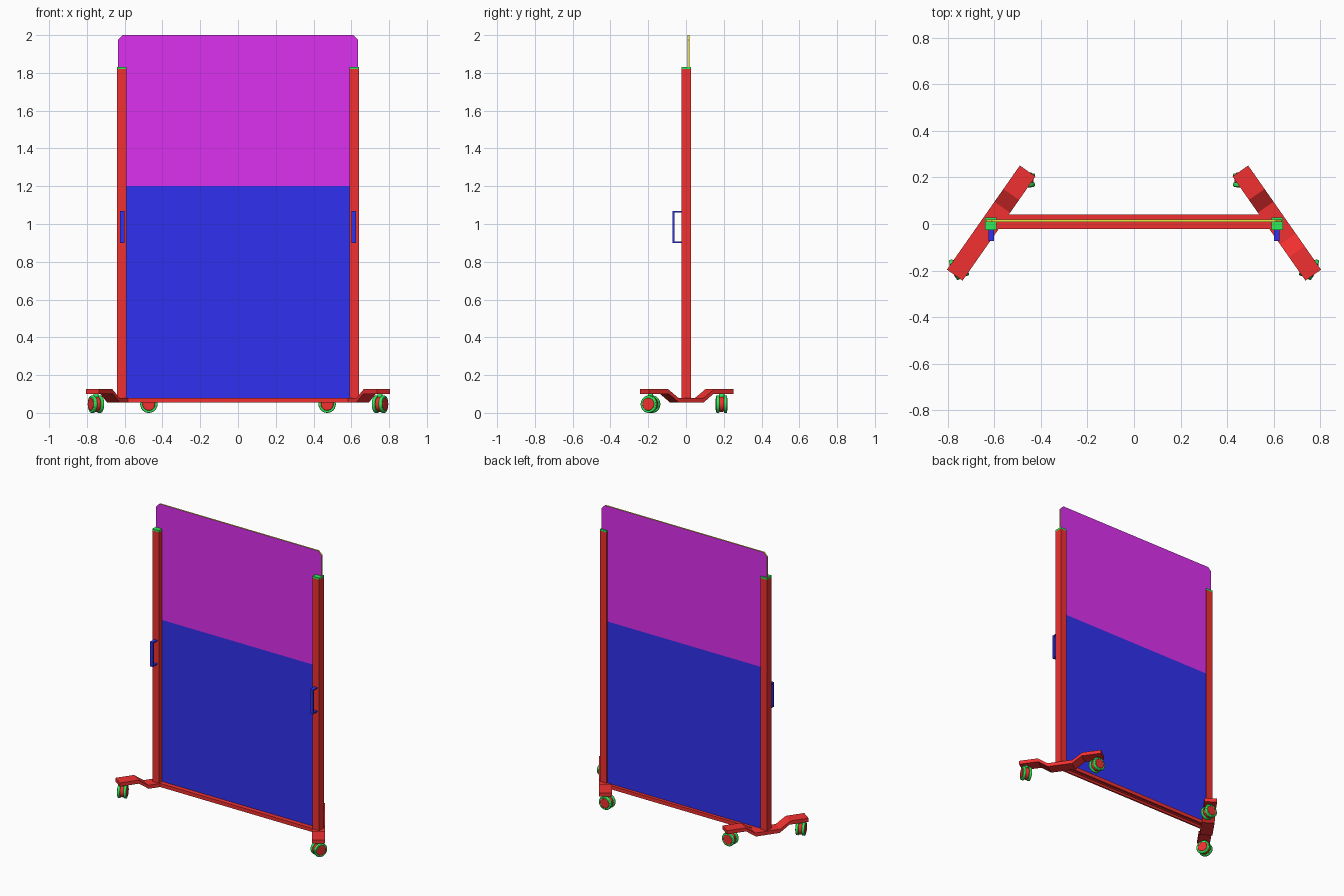
import bpy, bmesh
from math import radians, cos, sin
from mathutils import Vector, Matrix

if "Cube" in bpy.data.objects:
    bpy.data.objects.remove(bpy.data.objects["Cube"])

def material(name, rgb):
    m = bpy.data.materials.new(name)
    m.diffuse_color = (*rgb, 1)
    m.use_nodes = True
    m.node_tree.nodes["Principled BSDF"].inputs["Base Color"].default_value = m.diffuse_color
    return m

RED = material("frame_red", (0.88, 0.03, 0.03))
BLUE = material("panel_blue", (0.03, 0.03, 0.87))
PURPLE = material("glass_purple", (0.72, 0.03, 0.87))
GREEN = material("plastic_green", (0.03, 0.82, 0.10))
YELLOW = material("edge_yellow", (0.85, 0.80, 0.05))
X, Y, Z = Vector((1, 0, 0)), Vector((0, 1, 0)), Vector((0, 0, 1))

def prism(name, pts, u, v, w, w0, w1, mat, origin=(0, 0, 0), edge_mat=None):
    """Extrude a 2D outline (in axes u, v) along w from w0 to w1."""
    o = Vector(origin)
    bm = bmesh.new()
    a, b = [[bm.verts.new(o + u * p + v * q + w * d) for p, q in pts] for d in (w0, w1)]
    bm.faces.new(a)
    bm.faces.new(b[::-1])
    for i in range(len(pts)):
        j = (i + 1) % len(pts)
        f = bm.faces.new((a[i], b[i], b[j], a[j]))
        f.material_index = 1 if edge_mat else 0
    bmesh.ops.recalc_face_normals(bm, faces=bm.faces)
    me = bpy.data.meshes.new(name)
    bm.to_mesh(me)
    bm.free()
    me.materials.append(mat)
    if edge_mat:
        me.materials.append(edge_mat)
    ob = bpy.data.objects.new(name, me)
    bpy.context.collection.objects.link(ob)
    return ob

def disc(name, centre, axis, offset, width, radius, mat):
    """Wheel part: cylinder about a horizontal axis."""
    bm = bmesh.new()
    rot = axis.to_track_quat('Z', 'Y').to_matrix().to_4x4()
    bmesh.ops.create_cone(bm, cap_ends=True, segments=28, radius1=radius, radius2=radius,
                          depth=width, matrix=Matrix.Translation(centre + axis * offset) @ rot)
    rims = [e for e in bm.edges if any(len(f.verts) > 4 for f in e.link_faces)]
    bmesh.ops.bevel(bm, geom=rims, offset=0.004, segments=2, affect='EDGES', profile=0.5)
    for f in bm.faces:
        f.smooth = len(f.verts) <= 4
    me = bpy.data.meshes.new(name)
    bm.to_mesh(me)
    bm.free()
    me.materials.append(mat)
    bpy.context.collection.objects.link(bpy.data.objects.new(name, me))

def caster(name, x, y, axis):
    c = Vector((x, y, 0.046))
    disc(name + "_body", c, axis, 0, 0.024, 0.040, RED)
    for s, tag in ((-1, "inner"), (1, "outer")):
        disc(f"{name}_{tag}_tyre", c, axis, s * 0.020, 0.018, 0.046, GREEN)
        disc(f"{name}_{tag}_hubcap", c, axis, s * 0.026, 0.012, 0.034, RED)
    # stem and mounting plate
    disc(name + "_stem", Vector((x, y, 0.082)), Z, 0, 0.04, 0.014, GREEN)

# Panels: clear upper sheet with clipped top corners, solid lower sheet
prism("upper_panel", [(-0.635, 1.2), (0.635, 1.2), (0.635, 1.975), (0.61, 2.0),
                      (-0.61, 2.0), (-0.635, 1.975)], X, Z, Y, 0.009, 0.019, PURPLE, edge_mat=YELLOW)
prism("lower_panel", [(-0.63, 0.075), (0.63, 0.075), (0.63, 1.2), (-0.63, 1.2)],
      X, Z, Y, 0.009, 0.019, BLUE)

# Bottom rail: shallow channel open below
prism("bottom_rail", [(-0.022, 0.055), (-0.022, 0.08), (0.04, 0.08), (0.04, 0.055),
                      (0.028, 0.055), (0.028, 0.07), (-0.01, 0.07), (-0.01, 0.055)],
      Y, Z, X, -0.6, 0.6, RED)

# Cross-section of a post, slotted on the inner side to hold the panels
post_section = [(0.59, -0.025), (0.64, -0.025), (0.64, 0.027), (0.59, 0.027),
                (0.59, 0.019), (0.636, 0.019), (0.636, 0.009), (0.59, 0.009)]
# Cranked foot, side profile along its length
foot_top = [(-0.273, 0.126), (-0.150, 0.126), (-0.083, 0.08),
            (0.083, 0.08), (0.150, 0.126), (0.273, 0.126)]
foot_profile = foot_top + [(s * (0.965 if abs(s) < 0.2 else 1), z - 0.025) for s, z in reversed(foot_top)]
# Bow handle, side profile
handle_profile = [(-0.025, 0.90), (-0.072, 0.90), (-0.072, 1.07), (-0.025, 1.07),
                  (-0.025, 1.062), (-0.06, 1.062), (-0.06, 0.908), (-0.025, 0.908)]

for side, tag in ((-1, "left"), (1, "right")):
    mx = X * side
    prism(tag + "_post", post_section, mx, Y, Z, 0.08, 1.82, RED)
    prism(tag + "_post_cap", post_section, mx, Y, Z, 1.82, 1.832, GREEN)
    prism(tag + "_handle", handle_profile, Y, Z, mx, 0.602, 0.626, BLUE)
    # foot splays outward to the front
    a = radians(55)
    along = Vector((side * cos(a), -sin(a), 0))
    across = Vector((side * sin(a), cos(a), 0))
    prism(tag + "_foot", foot_profile, along, Z, across, -0.041, 0.041, RED,
          origin=(side * 0.6135, 0.004, 0))
    t = radians(-24)
    caster(tag + "_front_caster", side * 0.752, -0.188, Vector((side * cos(t), sin(t), 0)))
    caster(tag + "_back_caster", side * 0.472, 0.189, Y)
